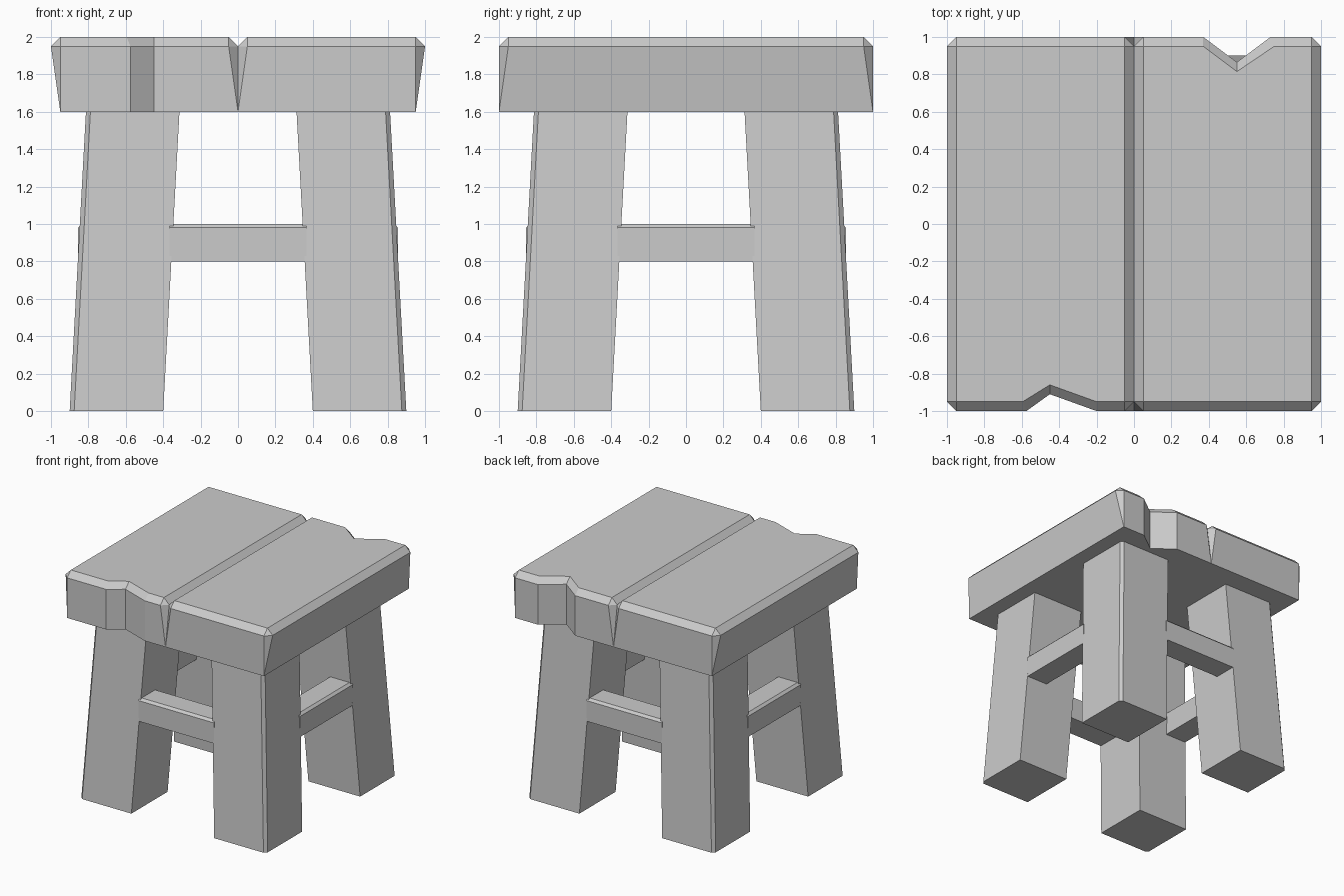
import bpy, bmesh

if "Cube" in bpy.data.objects:
    bpy.data.objects.remove(bpy.data.objects["Cube"])


def loft(name, rings):
    """Closed solid through matching rings of 3D points; coincident points are merged."""
    bm = bmesh.new()
    loops = [[bm.verts.new(p) for p in ring] for ring in rings]
    n = len(loops[0])
    for a, b in zip(loops, loops[1:]):
        for i in range(n):
            j = (i + 1) % n
            bm.faces.new((a[i], a[j], b[j], b[i]))
    bm.faces.new(loops[0][::-1])
    bm.faces.new(loops[-1])
    bmesh.ops.remove_doubles(bm, verts=bm.verts[:], dist=0.0005)
    bmesh.ops.recalc_face_normals(bm, faces=bm.faces[:])
    mesh = bpy.data.meshes.new(name)
    bm.to_mesh(mesh)
    bm.free()
    ob = bpy.data.objects.new(name, mesh)
    bpy.context.collection.objects.link(ob)
    return ob


def plank(name, s, a, n, b, depth):
    """Seat plank with a chipped end; s = -1 turns it half way round."""
    o, c = 1.0, 0.95
    back = [(0, -c), (0, c), (-.05, o), (-c, o), (-o, c), (-o, -c)]
    mid = [(-c, -o), (a, -o), (n, depth - o), (b, -o), (-.05, -o)] + back
    top = [(-c, -c), (a - .02, -c), (n, depth - c), (b, -c), (-.05, -c),
           (-.05, -c), (-.05, c), (-.05, c), (-c, c), (-c, c), (-c, -c)]
    low = [(-c, -o), (a, -o), (n, depth - o), (b, -o), (0, -o),
           (0, -o), (0, o), (0, o), (-c, o), (-c, o), (-c, -o)]
    rings = [[(s * x, s * y, z) for x, y in ring]
             for ring, z in ((low, 1.6), (mid, 1.95), (top, 2.0))]
    return loft(name, rings)


# Seat planks
plank("seat_plank_left", 1, -.575, -.45, -.20, .09)
plank("seat_plank_right", -1, -.73, -.55, -.37, .135)

# Splayed legs with the outer corner chamfered
section = [(.4, .4), (.9, .4), (.9, .876), (.876, .9), (.4, .9)]
for sy, end in ((-1, "front"), (1, "back")):
    for sx, side in ((-1, "left"), (1, "right")):
        loft(f"{end}_{side}_leg",
             [[(sx * (x - d), sy * (y - d), z) for x, y in section]
              for z, d in ((0, 0), (1.6, .087))])

# Stretchers between the legs, outer top edge chamfered
bar = [(.65, .8), (.855, .8), (.855, .98), (.835, 1.0), (.65, 1.0)]
for s, end, side in ((-1, "front", "left"), (1, "back", "right")):
    loft(f"{end}_stretcher", [[(x, s * u, z) for u, z in bar] for x in (-.365, .365)])
    loft(f"{side}_stretcher", [[(s * u, y, z) for u, z in bar] for y in (-.365, .365)])
